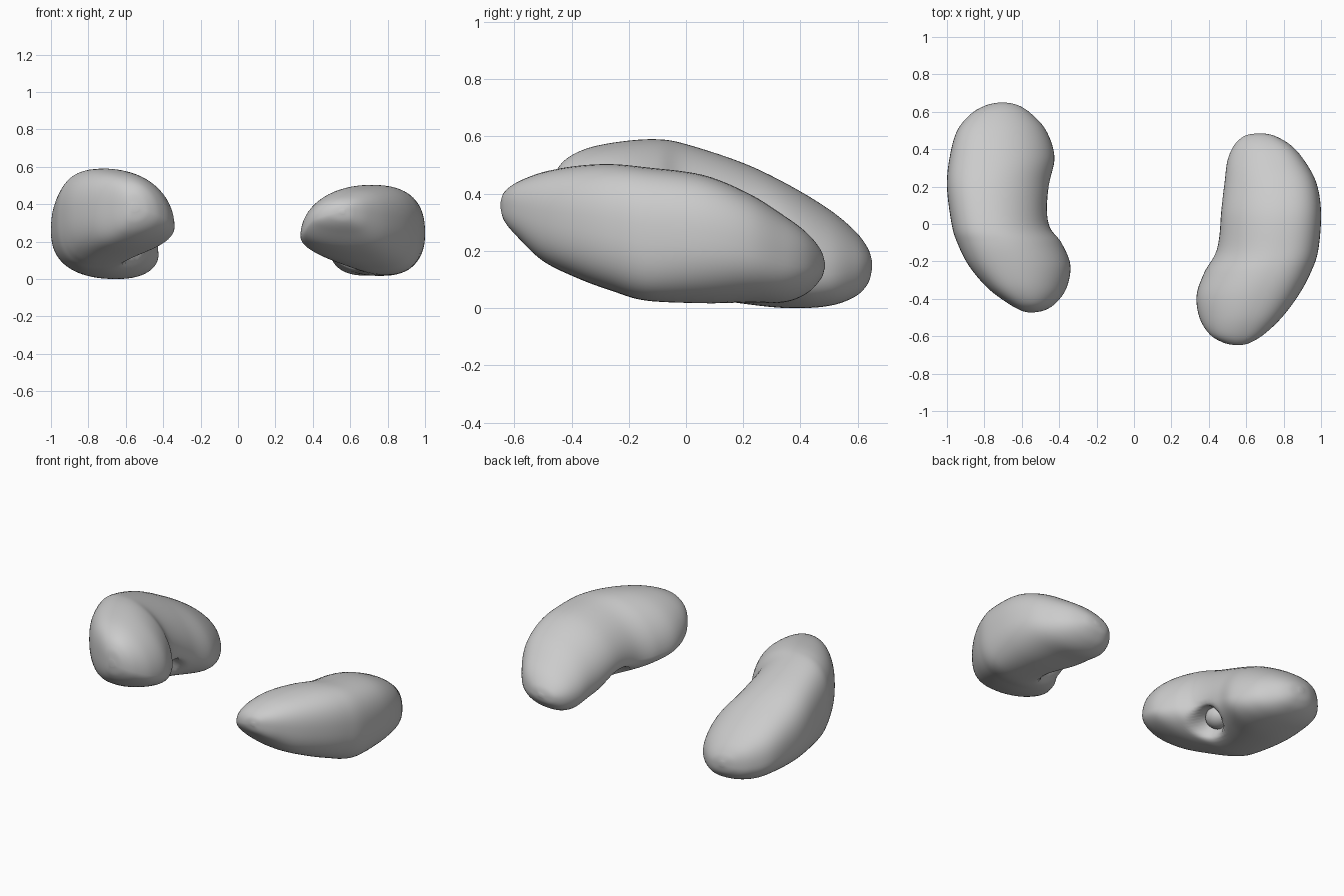
import bpy, math
from mathutils import Vector

SIDES, STEPS = 64, 7


def spline(a, b, c, d, t):
    # Catmull-Rom through b and c
    return [0.5 * (2*q + (r-p)*t + (2*p-5*q+4*r-s)*t*t + (3*q-p-3*r+s)*t**3)
            for p, q, r, s in zip(a, b, c, d)]


def section(row, side):
    # oval that fills its box: inner edge set lower, crest set towards the outer side
    y, x0, x1, z0, z1, drop = row
    cx, a, cz, b = (x0+x1)/2, (x1-x0)/2, (z0+z1)/2, (z1-z0)/2
    low_shift = max(-0.25, min(0.2, 0.1 - 0.8*y))
    pts = []
    for i in range(SIDES):
        t = 2 * math.pi * i / SIDES
        c, s = side * math.cos(t), math.sin(t)     # c > 0 is the outer side
        p = 0.86 if c > 0 else 0.97
        c = math.copysign(abs(c) ** p, c)
        s = math.copysign(abs(s) ** p, s)
        mid = cz - b * drop * (1 - c) / 2
        z = mid + s * ((z1 - mid) if s > 0 else (mid - z0))
        shift = 0.2 if s > 0 else low_shift
        u = c + shift * s * s
        pts.append(Vector((cx + side * a * max(-1, min(1, c + shift*(1 - c*c))), y, z)))
    return pts


def organ(name, rows, side, hilum):
    rings = []
    for k in range(len(rows) - 1):
        a, d = rows[max(k-1, 0)], rows[min(k+2, len(rows)-1)]
        for j in range(STEPS):
            rings.append(section(spline(a, rows[k], rows[k+1], d, j/STEPS), side))
    rings.append(section(rows[-1], side))
    verts = [p for r in rings for p in r]
    # press the hilum into the inner lower side: broad hollow plus a deep pit
    h = Vector(hilum)
    push = Vector((side * 0.8, 0, 0.6))
    for v in verts:
        d = v - h
        across = d - push * d.dot(push)
        if d.dot(push) < 0.16:
            r2 = across.x**2 + across.z**2
            broad = 0.035 * math.exp(-(across.y/0.16)**2 - r2/0.14**2)
            pit = 0.13 * math.exp(-((across.y/0.10)**2 + r2/0.075**2)**2)
            v += push * (broad + pit)
    n = SIDES
    faces = [(k*n+i, k*n+(i+1) % n, (k+1)*n+(i+1) % n, (k+1)*n+i)
             for k in range(len(rings)-1) for i in range(n)]
    faces += [tuple(reversed(range(n))), tuple(range(len(verts)-n, len(verts)))]
    me = bpy.data.meshes.new(name)
    me.from_pydata([v[:] for v in verts], [], [f[::-1] for f in faces])
    me.shade_smooth()
    ob = bpy.data.objects.new(name, me)
    bpy.context.collection.objects.link(ob)
    # rounded stump inside the pit
    bpy.ops.mesh.primitive_uv_sphere_add(segments=32, ring_count=16, radius=0.075,
                                         location=h + push * 0.1)
    stump = bpy.context.object
    stump.name = name + "_stump"
    stump.scale = (1, 1.1, 0.9)
    bpy.ops.object.shade_smooth()


# rows: y, x min, x max, z min, z max, drop
left = [
    (-0.472, -0.57, -0.53, 0.36, 0.40, 0.2),
    (-0.46, -0.61, -0.475, 0.30, 0.465, 0.25),
    (-0.42, -0.68, -0.415, 0.24, 0.52, 0.3),
    (-0.34, -0.785, -0.36, 0.18, 0.56, 0.35),
    (-0.22, -0.885, -0.34, 0.125, 0.583, 0.35),
    (-0.10, -0.945, -0.385, 0.075, 0.59, 0.3),
    (0.00, -0.975, -0.445, 0.045, 0.573, 0.3),
    (0.20, -1.0, -0.45, 0.015, 0.507, 0.3),
    (0.36, -0.985, -0.425, 0.0, 0.43, 0.4),
    (0.50, -0.945, -0.47, 0.008, 0.345, 0.35),
    (0.59, -0.87, -0.55, 0.04, 0.27, 0.2),
    (0.635, -0.79, -0.62, 0.085, 0.21, 0.1),
    (0.65, -0.72, -0.69, 0.135, 0.165, 0.0),
]
right = [
    (-0.648, 0.545, 0.57, 0.35, 0.37, 0.2),
    (-0.635, 0.48, 0.62, 0.305, 0.405, 0.25),
    (-0.59, 0.405, 0.695, 0.25, 0.44, 0.3),
    (-0.50, 0.35, 0.79, 0.165, 0.475, 0.4),
    (-0.38, 0.335, 0.88, 0.105, 0.497, 0.4),
    (-0.26, 0.375, 0.945, 0.06, 0.503, 0.35),
    (-0.14, 0.435, 0.985, 0.025, 0.492, 0.3),
    (0.06, 0.455, 1.0, 0.015, 0.465, 0.25),
    (0.22, 0.482, 0.975, 0.02, 0.40, 0.25),
    (0.34, 0.50, 0.91, 0.02, 0.325, 0.2),
    (0.42, 0.535, 0.84, 0.05, 0.265, 0.15),
    (0.47, 0.59, 0.755, 0.10, 0.205, 0.1),
    (0.485, 0.66, 0.69, 0.14, 0.16, 0.0),
]
organ("left_kidney", left, -1, (-0.53, 0.03, 0.15))
organ("right_kidney", right, 1, (0.54, -0.02, 0.11))
